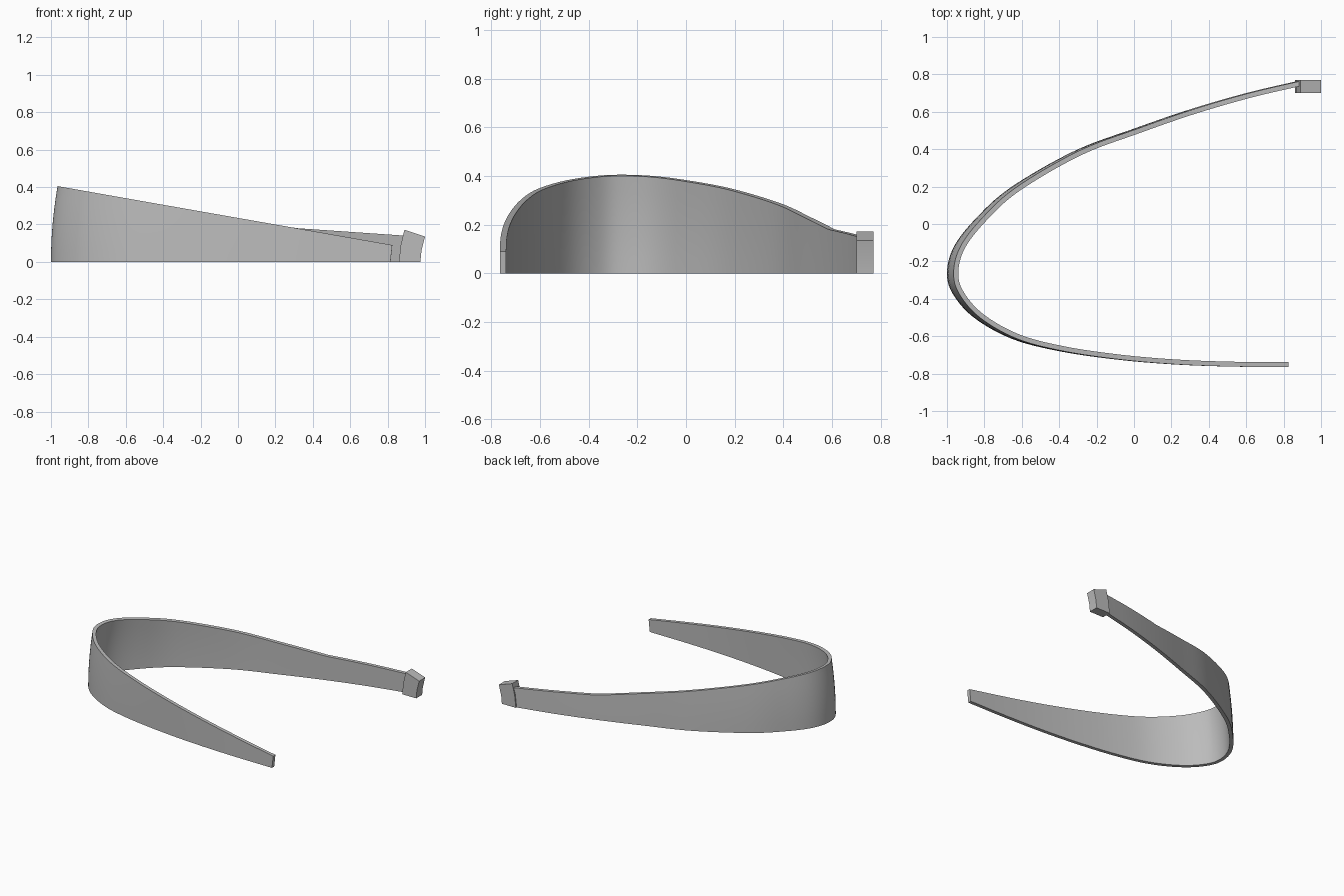
import bpy, bmesh
from mathutils import Vector

cube = bpy.data.objects.get("Cube")
if cube:
    bpy.data.objects.remove(cube, do_unlink=True)

grey = bpy.data.materials.new("plain grey")
grey.use_nodes = True
grey.diffuse_color = (0.5, 0.5, 0.5, 1)
grey.node_tree.nodes["Principled BSDF"].inputs["Base Color"].default_value = (0.5, 0.5, 0.5, 1)

THICKNESS = 0.026
ROWS = 6      # height divisions of the band wall
STEPS = 8     # curve samples between control points


def finish(name, bm):
    bmesh.ops.recalc_face_normals(bm, faces=bm.faces)
    mesh = bpy.data.meshes.new(name)
    bm.to_mesh(mesh)
    bm.free()
    mesh.materials.append(grey)
    obj = bpy.data.objects.new(name, mesh)
    bpy.context.collection.objects.link(obj)
    return obj


def smooth_path(points):
    """Catmull-Rom samples with their tangents."""
    pts = [Vector(p) for p in points]
    pts = [2 * pts[0] - pts[1]] + pts + [2 * pts[-1] - pts[-2]]
    path = []
    for i in range(1, len(pts) - 2):
        a, b, c, d = pts[i - 1:i + 3]
        last = i == len(pts) - 3
        for s in range(STEPS + last):
            t = s / STEPS
            k1, k2, k3 = c - a, 2 * a - 5 * b + 4 * c - d, 3 * b - a - 3 * c + d
            path.append((b + (k1 * t + k2 * t * t + k3 * t ** 3) / 2,
                         (k1 + 2 * k2 * t + 3 * k3 * t * t).normalized()))
    return path


def top_height(x, y):
    z = 0.405 - 0.1736 * (x + 1)
    if y > 0:
        z = max(z, 0.18 - 0.069 * (x - 0.3))   # gentler slope on the long arm
    return z


def lean(x, z):
    """The wall curls toward +x as it rises."""
    f = (x + 1) / 2
    return 0.215 * z * z * (1 - f) + 0.12 * z * f


# Curved band: outer outline on the ground, swept as a closed section
outline = [(0.815, -0.765), (0.5, -0.762), (0.2, -0.75), (-0.1, -0.724),
           (-0.4, -0.68), (-0.65, -0.615), (-0.85, -0.505), (-0.965, -0.38),
           (-1.0, -0.265), (-0.965, -0.125), (-0.85, 0.025), (-0.66, 0.195),
           (-0.32, 0.39), (0, 0.51), (0.3, 0.613), (0.6, 0.7), (0.89, 0.768)]
bm = bmesh.new()
rings = []
for p, tangent in smooth_path(outline):
    inward = Vector((tangent.y, -tangent.x))
    ring = []
    for q, rows in ((p, range(ROWS + 1)), (p + inward * THICKNESS, range(ROWS, -1, -1))):
        for r in rows:
            z = top_height(q.x, q.y) * r / ROWS
            ring.append(bm.verts.new((q.x + lean(q.x, z), q.y, z)))
    rings.append(ring)
for a, b in zip(rings, rings[1:]):
    for i in range(len(a)):
        j = (i + 1) % len(a)
        bm.faces.new((a[i], a[j], b[j], b[i]))
bm.faces.new(rings[0])
bm.faces.new(rings[-1])
band = finish("curved_band", bm)

# Angled end block: side profile extruded across y
profile = [(0.86, 0), (0.975, 0), (0.981, 0.06), (1.0, 0.135),
           (0.89, 0.172), (0.87, 0.09)]
bm = bmesh.new()
face = bm.faces.new([bm.verts.new((x, 0.7, z)) for x, z in profile])
side = bmesh.ops.extrude_face_region(bm, geom=[face])["geom"]
bmesh.ops.translate(bm, vec=(0, 0.07, 0), verts=[v for v in side if isinstance(v, bmesh.types.BMVert)])
block = finish("end_block", bm)

# Smooth walls with crisp edges
for obj in (band, block):
    bpy.ops.object.select_all(action="DESELECT")
    obj.select_set(True)
    bpy.context.view_layer.objects.active = obj
    bpy.ops.object.shade_smooth_by_angle(angle=0.6)
